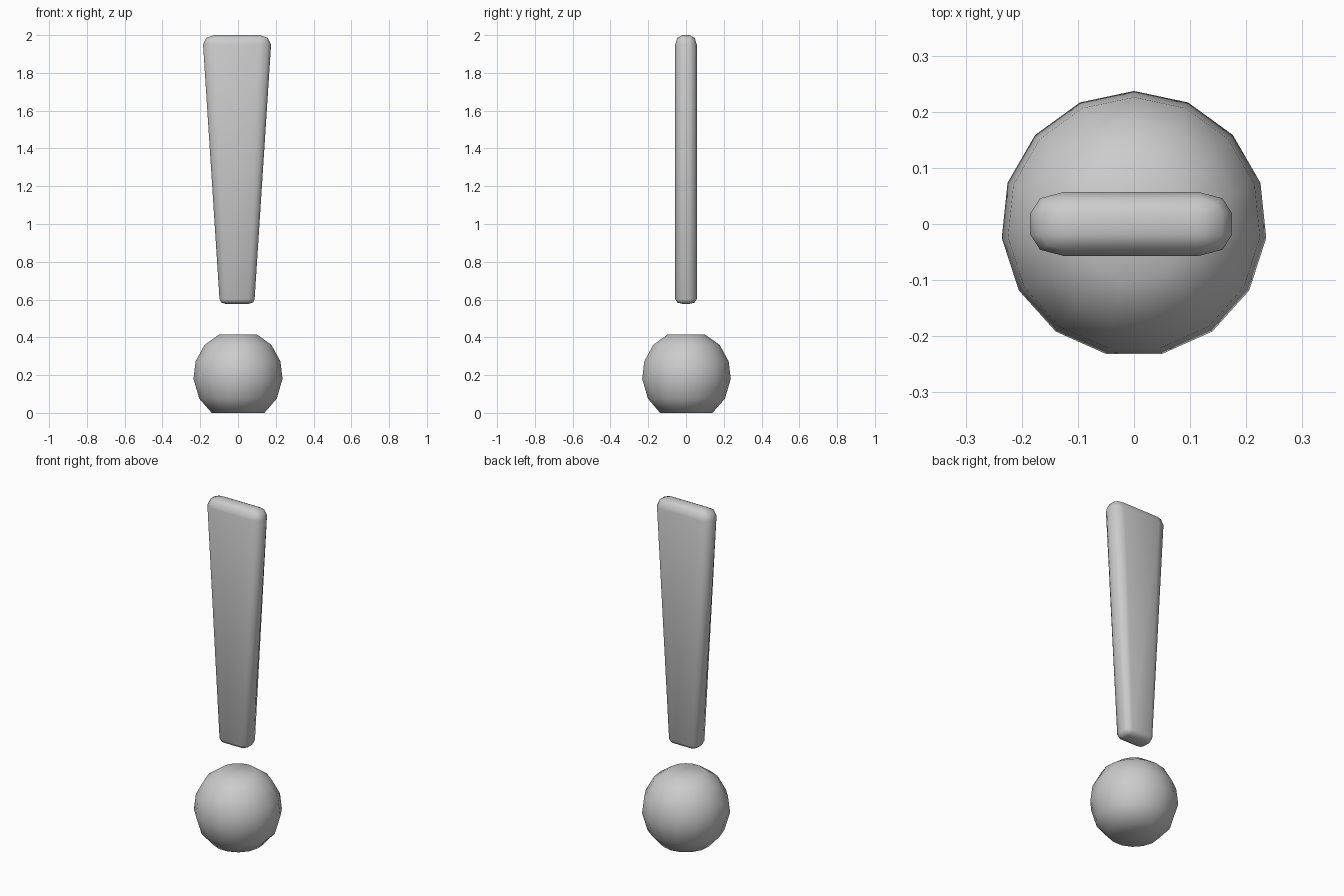
import bpy, bmesh
from math import cos, sin, pi

cube = bpy.data.objects.get("Cube")
if cube:
    bpy.data.objects.remove(cube)

grey = bpy.data.materials.new("light grey")
grey.use_nodes = True
colour = (0.6, 0.6, 0.6, 1)
grey.diffuse_color = colour
grey.node_tree.nodes["Principled BSDF"].inputs["Base Color"].default_value = colour


def loft(name, rings):
    """Skin a stack of point rings, close both ends and shade smooth."""
    bm = bmesh.new()
    loops = [[bm.verts.new(p) for p in ring] for ring in rings]
    n = len(loops[0])
    for low, high in zip(loops, loops[1:]):
        for i in range(n):
            j = (i + 1) % n
            bm.faces.new((low[i], low[j], high[j], high[i]))
    bm.faces.new(loops[0][::-1])
    bm.faces.new(loops[-1])
    bmesh.ops.remove_doubles(bm, verts=bm.verts, dist=0.0005)
    bmesh.ops.recalc_face_normals(bm, faces=bm.faces)
    for f in bm.faces:
        f.smooth = True
    mesh = bpy.data.meshes.new(name)
    bm.to_mesh(mesh)
    bm.free()
    mesh.materials.append(grey)
    obj = bpy.data.objects.new(name, mesh)
    bpy.context.collection.objects.link(obj)


# Ball: fifteen-sided, flattened at top and bottom
SIDES = 15
profile = [(0.14, 0), (0.206, 0.075), (0.237, 0.18),
           (0.226, 0.272), (0.178, 0.36), (0.1, 0.415)]
loft("lower_ball", [[(r * cos(pi / 2 + 2 * pi * i / SIDES),
                      r * sin(pi / 2 + 2 * pi * i / SIDES), z)
                     for i in range(SIDES)] for r, z in profile])


# Bar: tapered slab with two-step rounded edges
def slab_ring(half_x, bevel_x, z, tilt):
    half_y, bevel_y = 0.057, 0.038
    ring = []
    for corner, (sx, sy) in enumerate([(1, 1), (-1, 1), (-1, -1), (1, -1)]):
        for step in range(3):
            a = (corner + step / 2) * pi / 2
            x = sx * (half_x - bevel_x) + bevel_x * cos(tilt) * cos(a)
            y = sy * (half_y - bevel_y) + bevel_y * cos(tilt) * sin(a)
            ring.append((x - 0.005, y, z))
    return ring


tilts = [0, pi / 4, pi / 2]
bottom = [slab_ring(0.093, 0.032, 0.602 - 0.025 * sin(t), t) for t in reversed(tilts)]
top = [slab_ring(0.18, 0.06, 1.95 + 0.05 * sin(t), t) for t in tilts]
loft("upper_bar", bottom + top)
